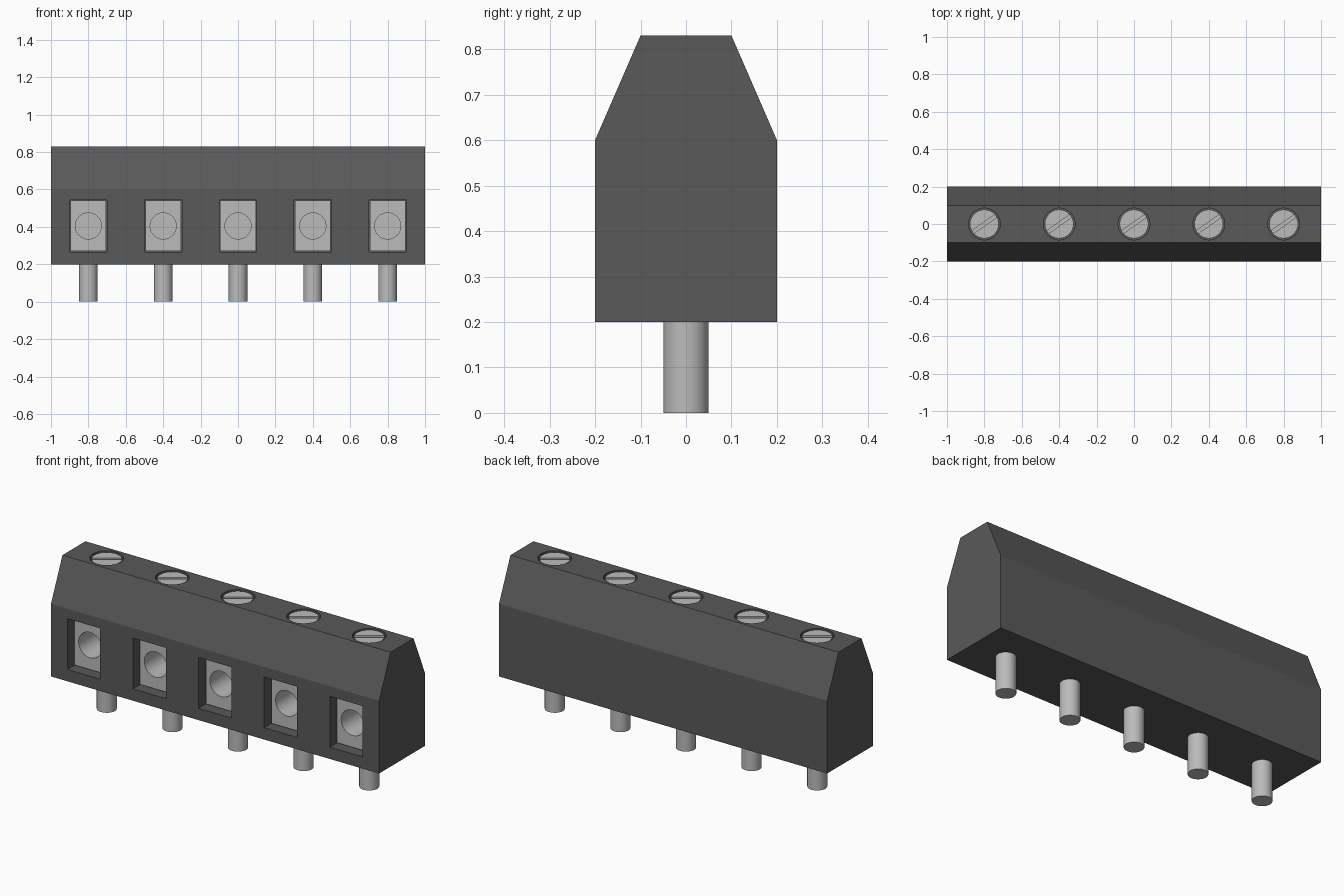
import bpy
import bmesh
from math import radians
from mathutils import Matrix, Vector

if "Cube" in bpy.data.objects:
    bpy.data.objects.remove(bpy.data.objects["Cube"], do_unlink=True)


def material(name, value):
    mat = bpy.data.materials.new(name)
    mat.use_nodes = True
    colour = (value, value, value, 1)
    mat.diffuse_color = colour
    mat.node_tree.nodes["Principled BSDF"].inputs["Base Color"].default_value = colour
    return mat


plastic = material("dark grey plastic", 0.1)
metal = material("light grey metal", 0.5)


def finish(bm, name, mat):
    bmesh.ops.recalc_face_normals(bm, faces=bm.faces)
    mesh = bpy.data.meshes.new(name)
    bm.to_mesh(mesh)
    bm.free()
    mesh.materials.append(mat)
    obj = bpy.data.objects.new(name, mesh)
    bpy.context.collection.objects.link(obj)
    return obj


def box(name, centre, size, mat, turn=0):
    bm = bmesh.new()
    bmesh.ops.create_cube(bm, size=1, matrix=Matrix.Translation(centre)
                          @ Matrix.Rotation(radians(turn), 4, "Z")
                          @ Matrix.Diagonal((*size, 1)))
    return finish(bm, name, mat)


def cylinder(name, start, end, radius, mat):
    start, end = Vector(start), Vector(end)
    axis = end - start
    bm = bmesh.new()
    bmesh.ops.create_cone(bm, cap_ends=True, segments=32, radius1=radius,
                          radius2=radius, depth=axis.length,
                          matrix=Matrix.Translation((start + end) / 2)
                          @ axis.to_track_quat("Z", "Y").to_matrix().to_4x4())
    return finish(bm, name, mat)


def activate(obj):
    bpy.ops.object.select_all(action="DESELECT")
    obj.select_set(True)
    bpy.context.view_layer.objects.active = obj


def cut(obj, cutter):
    activate(obj)
    mod = obj.modifiers.new("cut", "BOOLEAN")
    mod.operation = "DIFFERENCE"
    mod.solver = "EXACT"
    mod.object = cutter
    bpy.ops.object.modifier_apply(modifier=mod.name)
    bpy.data.objects.remove(cutter, do_unlink=True)


def smooth(obj):
    activate(obj)
    bpy.ops.object.shade_smooth_by_angle(angle=radians(30))


# Housing: tapered profile extruded along x
profile = [(-0.2, 0.2), (0.2, 0.2), (0.2, 0.6), (0.1, 0.83), (-0.1, 0.83), (-0.2, 0.6)]
bm = bmesh.new()
face = bm.faces.new([bm.verts.new((-1, y, z)) for y, z in profile])
side = bmesh.ops.extrude_face_region(bm, geom=[face])["geom"]
bmesh.ops.translate(bm, vec=(2, 0, 0),
                    verts=[v for v in side if isinstance(v, bmesh.types.BMVert)])
housing = finish(bm, "housing", plastic)

for i in range(5):
    x = 0.4 * (i - 2)
    n = i + 1

    # Wire opening and screw well
    cut(housing, box("window_cutter", (x, -0.05, 0.405), (0.2, 0.4, 0.28), plastic))
    cut(housing, cylinder("well_cutter", (x, 0, 0.6), (x, 0, 0.9), 0.085, plastic))

    # Clamp block with wire hole
    clamp = box(f"wire_clamp_{n}", (x, 0, 0.405), (0.19, 0.29, 0.27), metal)
    cut(clamp, cylinder("bore_cutter", (x, -0.3, 0.405), (x, 0.1, 0.405), 0.07, metal))
    smooth(clamp)

    # Slotted screw
    screw = cylinder(f"screw_{n}", (x, 0, 0.6), (x, 0, 0.825), 0.077, metal)
    cut(screw, box("slot_cutter", (x, 0, 0.825), (0.3, 0.018, 0.05), metal, 35))
    smooth(screw)

    # Solder pin
    smooth(cylinder(f"pin_{n}", (x, 0, 0), (x, 0, 0.21), 0.05, metal))

smooth(housing)
# Keep the tapered body faceted: only the round wells are smoothed
for poly in housing.data.polygons:
    if abs(poly.normal.x) < 0.01 or poly.area > 0.05:
        poly.use_smooth = False
